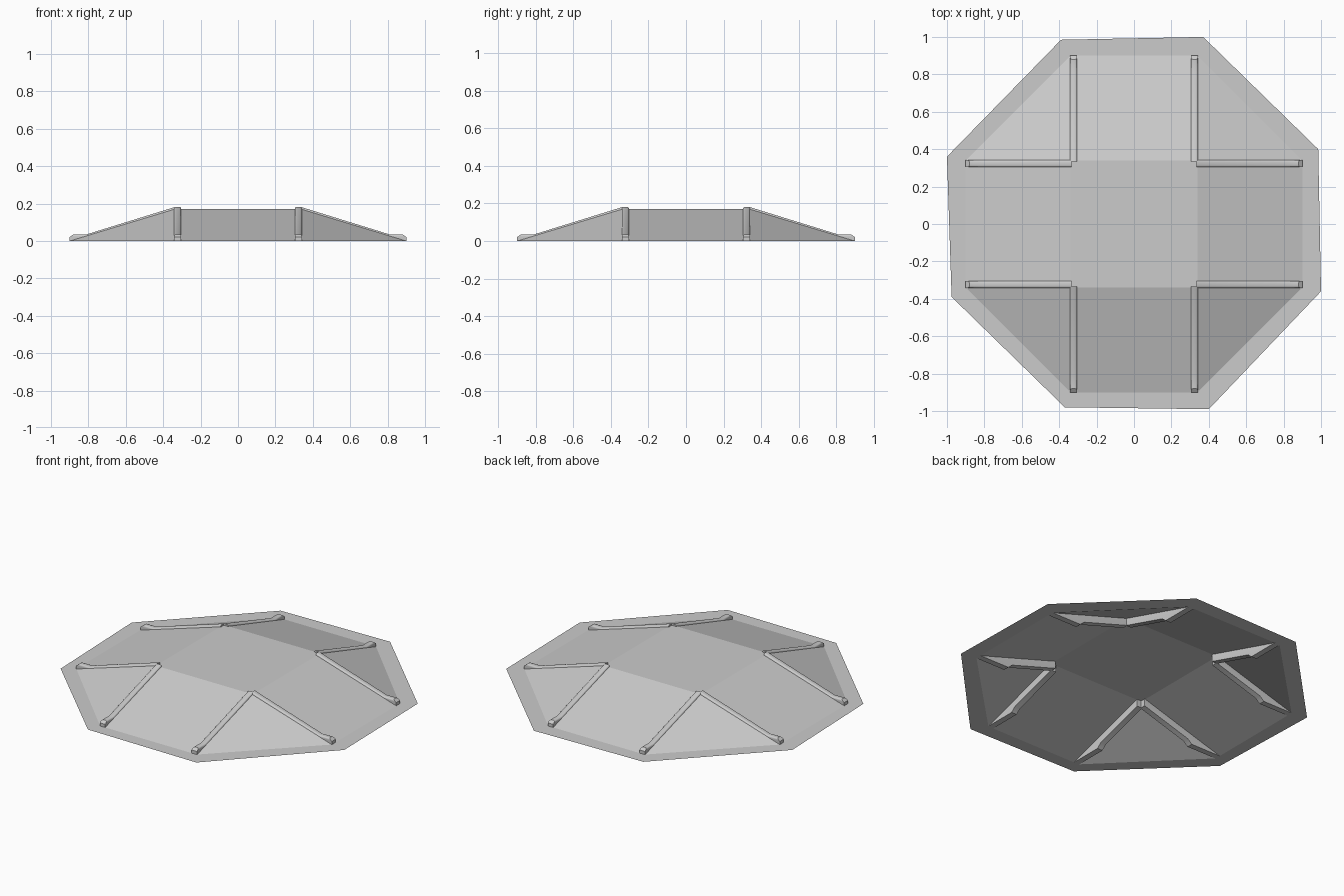
import bpy, bmesh, math
from mathutils import Matrix

if "Cube" in bpy.data.objects:
    bpy.data.objects.remove(bpy.data.objects["Cube"])

grey = bpy.data.materials.new("light grey")
grey.diffuse_color = (0.6, 0.6, 0.6, 1)
grey.use_nodes = True
grey.node_tree.nodes["Principled BSDF"].inputs["Base Color"].default_value = grey.diffuse_color


def finish(bm, name):
    me = bpy.data.meshes.new(name)
    bm.to_mesh(me)
    bm.free()
    me.materials.append(grey)
    ob = bpy.data.objects.new(name, me)
    bpy.context.collection.objects.link(ob)
    return ob


# Canopy sheet: flat square top, eight sloping facets and a flat outer apron
T, R, H = 0.34, 0.90, 0.17
bm = bmesh.new()
top = [bm.verts.new((x, y, H)) for x, y in ((T, T), (-T, T), (-T, -T), (T, -T))]
foot = [bm.verts.new((x, y, 0)) for x, y in
        ((R, T), (T, R), (-T, R), (-R, T), (-R, -T), (-T, -R), (T, -R), (R, -T))]
rim = [bm.verts.new((x, y, 0)) for x, y in
       ((0.985, 0.4), (0.37, 1.0), (-0.39, 0.985), (-1.0, 0.36),
        (-0.975, -0.39), (-0.37, -0.98), (0.4, -0.99), (1.0, -0.36))]
bm.faces.new(top)
for i in range(4):
    a, b, c = foot[2 * i], foot[2 * i + 1], foot[(2 * i + 2) % 8]
    bm.faces.new((top[i], a, b))
    bm.faces.new((top[i], b, c, top[(i + 1) % 4]))
for i in range(8):
    j = (i + 1) % 8
    bm.faces.new((foot[i], rim[i], rim[j], foot[j]))
finish(bm, "canopy_sheet")

# Rib outline: distance from centre and height, with a foot and a stepped underside
OUTLINE = ((0.335, 0.182), (0.81, 0.035), (0.88, 0.035), (0.90, 0.02), (0.90, 0.0),
           (0.69, 0.0), (0.66, 0.026), (0.335, 0.125))


def rib(name, turn, side):
    bm = bmesh.new()
    y0 = side * 0.323 - 0.019
    face = bm.faces.new([bm.verts.new((s, y0, z)) for s, z in OUTLINE])
    ext = bmesh.ops.extrude_face_region(bm, geom=[face])
    new = [v for v in ext["geom"] if isinstance(v, bmesh.types.BMVert)]
    bmesh.ops.translate(bm, vec=(0, 0.038, 0), verts=new)
    bmesh.ops.recalc_face_normals(bm, faces=bm.faces)
    # rounded upper edges
    crest = [e for e in bm.edges
             if abs(e.verts[0].co.y - e.verts[1].co.y) < 1e-5
             and min(v.co.z for v in e.verts) > 0.03
             and max(v.co.x for v in e.verts) > 0.7]
    bmesh.ops.bevel(bm, geom=crest, offset=0.01, segments=3, profile=0.5, affect='EDGES')
    bm.transform(Matrix.Rotation(turn, 4, 'Z'))
    ob = finish(bm, name)
    bpy.ops.object.select_all(action='DESELECT')
    ob.select_set(True)
    bpy.context.view_layer.objects.active = ob
    bpy.ops.object.shade_smooth_by_angle(angle=math.radians(35))


# Two ribs on each of the four main slopes
for k, where in enumerate(("right", "back", "left", "front")):
    for side in (-1, 1):
        rib(f"{where}_rib_{'a' if side < 0 else 'b'}", k * math.pi / 2, side)
